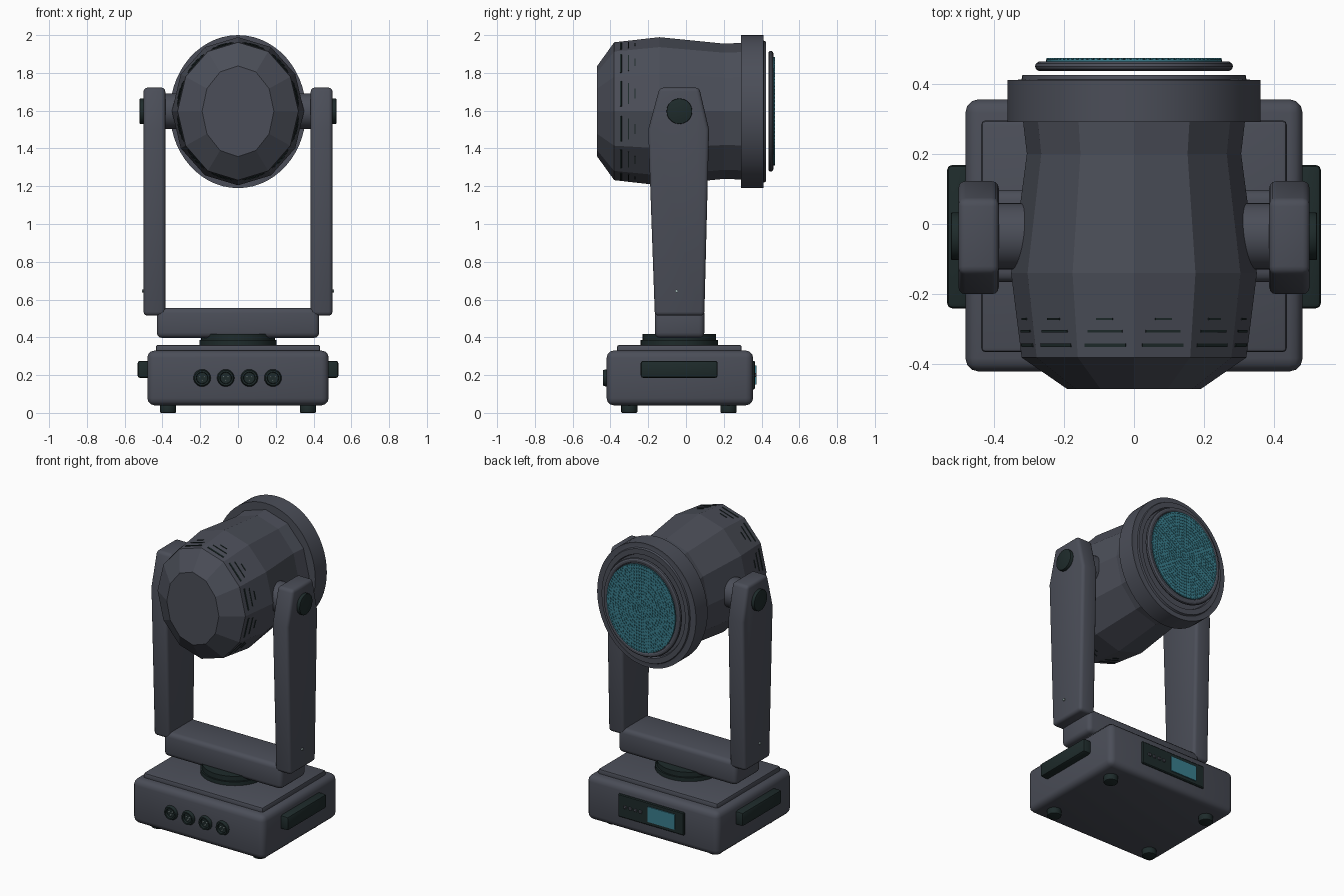
import bpy, bmesh, math
from mathutils import Matrix, Vector

if "Cube" in bpy.data.objects:
    bpy.data.objects.remove(bpy.data.objects["Cube"])

def material(name, rgb):
    m = bpy.data.materials.new(name)
    m.diffuse_color = (*rgb, 1)
    m.use_nodes = True
    m.node_tree.nodes["Principled BSDF"].inputs["Base Color"].default_value = m.diffuse_color
    return m

GREY = material("charcoal grey", (0.07, 0.076, 0.098))
DARK = material("green black", (0.013, 0.024, 0.024))
TEAL = material("teal glass", (0.042, 0.21, 0.27))
LIGHT = material("pale metal", (0.35, 0.45, 0.45))
CZ = 1.597      # height of the lamp axis
PY = -0.035     # pivot position in y

def finish(name, bm, mat, smooth=True):
    bmesh.ops.recalc_face_normals(bm, faces=bm.faces)
    me = bpy.data.meshes.new(name)
    bm.to_mesh(me)
    bm.free()
    me.materials.append(mat)
    ob = bpy.data.objects.new(name, me)
    bpy.context.collection.objects.link(ob)
    if smooth:
        bpy.ops.object.select_all(action='DESELECT')
        ob.select_set(True)
        bpy.context.view_layer.objects.active = ob
        bpy.ops.object.shade_smooth_by_angle(angle=math.radians(32))
    return ob

def round_edges(bm, width, seg=3):
    if width:
        edges = [e for e in bm.edges if e.calc_face_angle(0) > 0.6]
        bmesh.ops.bevel(bm, geom=edges, offset=width, segments=seg,
                        profile=0.5, affect='EDGES')

def box(name, x, y, z, mat, bevel=0.0, seg=3):
    bm = bmesh.new()
    size = [b - a for a, b in (x, y, z)]
    mid = [(a + b) / 2 for a, b in (x, y, z)]
    bmesh.ops.create_cube(bm, size=1, matrix=Matrix.Translation(mid) @ Matrix.Diagonal((*size, 1)))
    round_edges(bm, bevel, seg)
    return finish(name, bm, mat)

def cylinder(name, c, r, depth, axis, mat, n=32, bevel=0.0):
    bm = bmesh.new()
    rot = {'X': Matrix.Rotation(math.pi / 2, 4, 'Y'), 'Y': Matrix.Rotation(math.pi / 2, 4, 'X'),
           'Z': Matrix.Identity(4)}[axis]
    bmesh.ops.create_cone(bm, cap_ends=True, segments=n, radius1=r, radius2=r, depth=depth,
                          matrix=Matrix.Translation(c) @ rot)
    round_edges(bm, bevel, 2)
    return finish(name, bm, mat)

def loft(name, rings, n, mat, cx=0, cz=CZ, closed=False, smooth=True):
    """Elliptical sections (y, rx, rz) joined along the y axis."""
    bm = bmesh.new()
    loops = [[bm.verts.new((cx + rx * math.sin(math.tau * k / n), y, cz + rz * math.cos(math.tau * k / n)))
              for k in range(n)] for y, rx, rz in rings]
    pairs = list(zip(loops, loops[1:]))
    if closed:
        pairs.append((loops[-1], loops[0]))
    else:
        bm.faces.new(loops[0])
        bm.faces.new(loops[-1])
    for a, b in pairs:
        for k in range(n):
            j = (k + 1) % n
            bm.faces.new((a[k], a[j], b[j], b[k]))
    return finish(name, bm, mat, smooth)

# Base with top plate, feet and carrying handles
box("base", (-0.48, 0.48), (-0.42, 0.355), (0.04, 0.33), GREY, 0.038)
box("base_top_plate", (-0.435, 0.435), (-0.365, 0.295), (0.31, 0.36), GREY, 0.012, 2)
for sx in (-1, 1):
    for y in (-0.3, 0.225):
        cylinder("foot", (sx * 0.37, y, 0.025), 0.043, 0.05, 'Z', DARK, 20, 0.006)
    xs = sorted((sx * 0.46, sx * 0.532))
    box("side_handle", xs, (-0.24, 0.168), (0.185, 0.276), DARK, 0.014, 2)

# Front sockets with pins
for x in (-0.19, -0.065, 0.06, 0.185):
    loft("socket", [(-0.41, 0.046, 0.046), (-0.425, 0.046, 0.046), (-0.44, 0.04, 0.04),
                    (-0.44, 0.031, 0.031), (-0.425, 0.029, 0.029)], 20, DARK, x, 0.185)
    for dx, dz in ((-0.012, 0.006), (0.012, 0.006), (0, -0.013)):
        cylinder("socket_pin", (x + dx, -0.43, 0.185 + dz), 0.0045, 0.014, 'Y', LIGHT, 8)

# Rear control panel
box("control_panel", (-0.24, 0.24), (0.345, 0.366), (0.125, 0.275), DARK, 0.005, 1)
box("display_screen", (-0.175, 0.02), (0.36, 0.372), (0.15, 0.25), TEAL)
for i in range(4):
    x = 0.075 + i * 0.037
    box("panel_button", (x - 0.011, x + 0.011), (0.36, 0.373), (0.19, 0.21), GREY, 0.003, 1)

# Turntable and yoke
cylinder("turntable_lower", (0, PY, 0.37), 0.205, 0.03, 'Z', DARK, 40)
cylinder("turntable_upper", (0, PY, 0.392), 0.195, 0.05, 'Z', DARK, 40)
box("yoke_crossbar", (-0.43, 0.43), (-0.165, 0.097), (0.397, 0.556), GREY, 0.028)
ARM = [(-0.165, 0.515), (0.097, 0.515), (0.122, 1.5), (0.07, 1.722), (-0.14, 1.722), (-0.2, 1.5)]
for sx in (-1, 1):
    bm = bmesh.new()
    face = bm.faces.new([bm.verts.new((sx * 0.385, y, z)) for y, z in ARM])
    ext = bmesh.ops.extrude_face_region(bm, geom=[face])
    bmesh.ops.translate(bm, vec=(sx * 0.115, 0, 0),
                        verts=[v for v in ext["geom"] if isinstance(v, bmesh.types.BMVert)])
    if not any(f.normal.x * sx < -0.9 for f in bm.faces):
        bm.faces.new([v for v in bm.verts if abs(v.co.x - sx * 0.385) < 1e-4])
    bmesh.ops.recalc_face_normals(bm, faces=bm.faces)
    round_edges(bm, 0.02)
    finish("yoke_arm", bm, GREY)
    cylinder("tilt_hub", (sx * 0.355, PY, 1.597), 0.095, 0.11, 'X', GREY, 32)
    cylinder("pivot_cap", (sx * 0.502, PY, 1.597), 0.068, 0.038, 'X', DARK, 20, 0.004)
    cylinder("arm_screw", (sx * 0.502, -0.05, 0.645), 0.008, 0.012, 'X', LIGHT, 8)

# Faceted lamp housing
HOUSING = [(-0.47, 0.19, 0.24), (-0.38, 0.32, 0.365), (-0.14, 0.35, 0.392),
           (0.2, 0.305, 0.358), (0.31, 0.318, 0.362)]
loft("lamp_housing", HOUSING, 12, GREY, smooth=False)

# Vent slots, lying on every facet of the housing
def facet_point(y, k):
    t = (y - HOUSING[1][0]) / (HOUSING[2][0] - HOUSING[1][0])
    rx, rz = (HOUSING[1][i] + t * (HOUSING[2][i] - HOUSING[1][i]) for i in (1, 2))
    a = math.tau * k / 12
    return Vector((rx * math.sin(a), y, CZ + rz * math.cos(a)))

bm = bmesh.new()
for k in range(12):
    for y, part, h in ((-0.345, 0.72, 0.01), (-0.305, 0.6, 0.006), (-0.27, 0.28, 0.006)):
        p, q = facet_point(y, k), facet_point(y, k + 1)
        p2, q2 = facet_point(y + 0.01, k), facet_point(y + 0.01, k + 1)
        along = (q - p).normalized()
        normal = along.cross((p2 + q2) - (p + q)).normalized()
        m = Matrix((along, normal.cross(along), normal)).transposed().to_4x4()
        m.translation = (p + q) / 2
        bmesh.ops.create_cube(bm, size=1, matrix=m @ Matrix.Diagonal(((q - p).length * part, h, 0.006, 1)))
finish("vent_slots", bm, DARK, False)

# Front bezel and lens surround
loft("lens_bezel", [(0.29, 0.3, 0.345), (0.29, 0.36, 0.405), (0.41, 0.36, 0.405), (0.41, 0.335, 0.38),
                    (0.412, 0.32, 0.375), (0.424, 0.318, 0.37), (0.424, 0.29, 0.335),
                    (0.41, 0.285, 0.33)], 56, GREY, cz=1.595)
loft("lens_rim", [(0.449 + 0.014 * math.sin(a), 0.266 + 0.016 * math.cos(a), 0.304 + 0.016 * math.cos(a))
                  for a in (math.tau * i / 10 for i in range(10))], 56, GREY, closed=True)
loft("lens_backing", [(0.44, 0.255, 0.293), (0.452, 0.255, 0.293)], 56, GREY)
loft("lens_plate", [(0.462, 0.25, 0.287), (0.469, 0.25, 0.287)], 56, TEAL)

# Concentric lens beads
bm = bmesh.new()
RINGS = 14
for ring in range(1, RINGS + 1):
    f = (ring - 0.4) / RINGS
    for j in range(6 * ring):
        a = math.tau * j / (6 * ring)
        m = Matrix.Translation((0.25 * f * math.sin(a), 0.4695, CZ + 0.287 * f * math.cos(a)))
        bmesh.ops.create_cone(bm, cap_ends=True, segments=6, radius1=0.0075, radius2=0.0075, depth=0.005,
                              matrix=m @ Matrix.Rotation(math.pi / 2, 4, 'X'))
finish("lens_beads", bm, TEAL, False)
